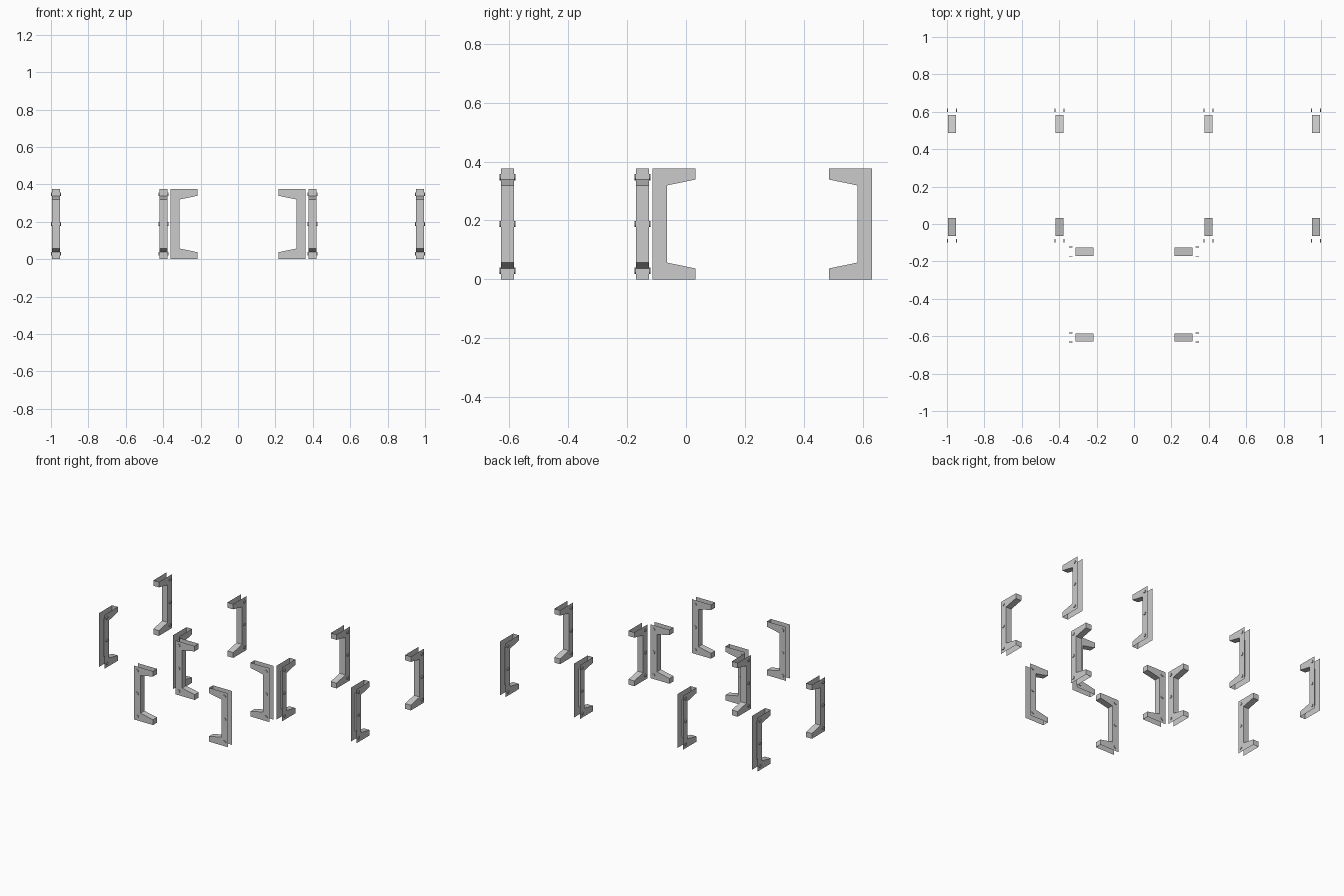
import bpy, bmesh
from math import pi
from mathutils import Matrix, Vector

if "Cube" in bpy.data.objects:
    bpy.data.objects.remove(bpy.data.objects["Cube"])

H, L, SPINE, HW = 0.376, 0.146, 0.049, 0.022   # height, reach, spine depth, half width
ROOT, TIP = 0.057, 0.037                        # arm thickness at spine and at tip
OUT, R = 0.005, 0.0105                          # bolt head height and radius


def build_mesh():
    """C bracket reaching along +x from its back at x=0; open along the outer edge."""
    bm = bmesh.new()
    inner = [(L, 0), (L, TIP), (SPINE, ROOT), (SPINE, H - ROOT), (L, H - TIP), (L, H)]
    outline = inner + [(0, H), (0, 0)]
    left = [bm.verts.new((x, -HW, z)) for x, z in outline]
    right = [bm.verts.new((x, HW, z)) for x, z in outline]
    # side plates
    bm.faces.new(left)
    bm.faces.new(right[::-1])
    # web along tips, slopes and inside of spine
    for i in range(len(inner) - 1):
        bm.faces.new((left[i + 1], left[i], right[i], right[i + 1]))
    # bolt heads on both plates
    for z in (0.029, H / 2, H - 0.029):
        for s in (-1, 1):
            m = Matrix.Translation(Vector((SPINE / 2, s * (HW + OUT / 2), z))) @ Matrix.Rotation(pi / 2, 4, 'X')
            bmesh.ops.create_cone(bm, cap_ends=True, segments=10, radius1=R, radius2=R,
                                  depth=OUT, matrix=m)
    me = bpy.data.meshes.new("bracket")
    bm.to_mesh(me)
    bm.free()
    return me


mesh = build_mesh()


def place(name, x, y, angle):
    ob = bpy.data.objects.new(name, mesh)
    ob.location = (x, y, 0)
    ob.rotation_euler = (0, 0, angle)
    bpy.context.collection.objects.link(ob)


# left and right groups: front and back brackets face each other
for x in (-0.973, -0.399, 0.399, 0.973):
    place("side_bracket_front", x, -0.114, pi / 2)
    place("side_bracket_back", x, 0.632, -pi / 2)

# centre group: left and right brackets face each other
for y in (-0.607, -0.148):
    place("centre_bracket_left", -0.362, y, 0)
    place("centre_bracket_right", 0.362, y, pi)
